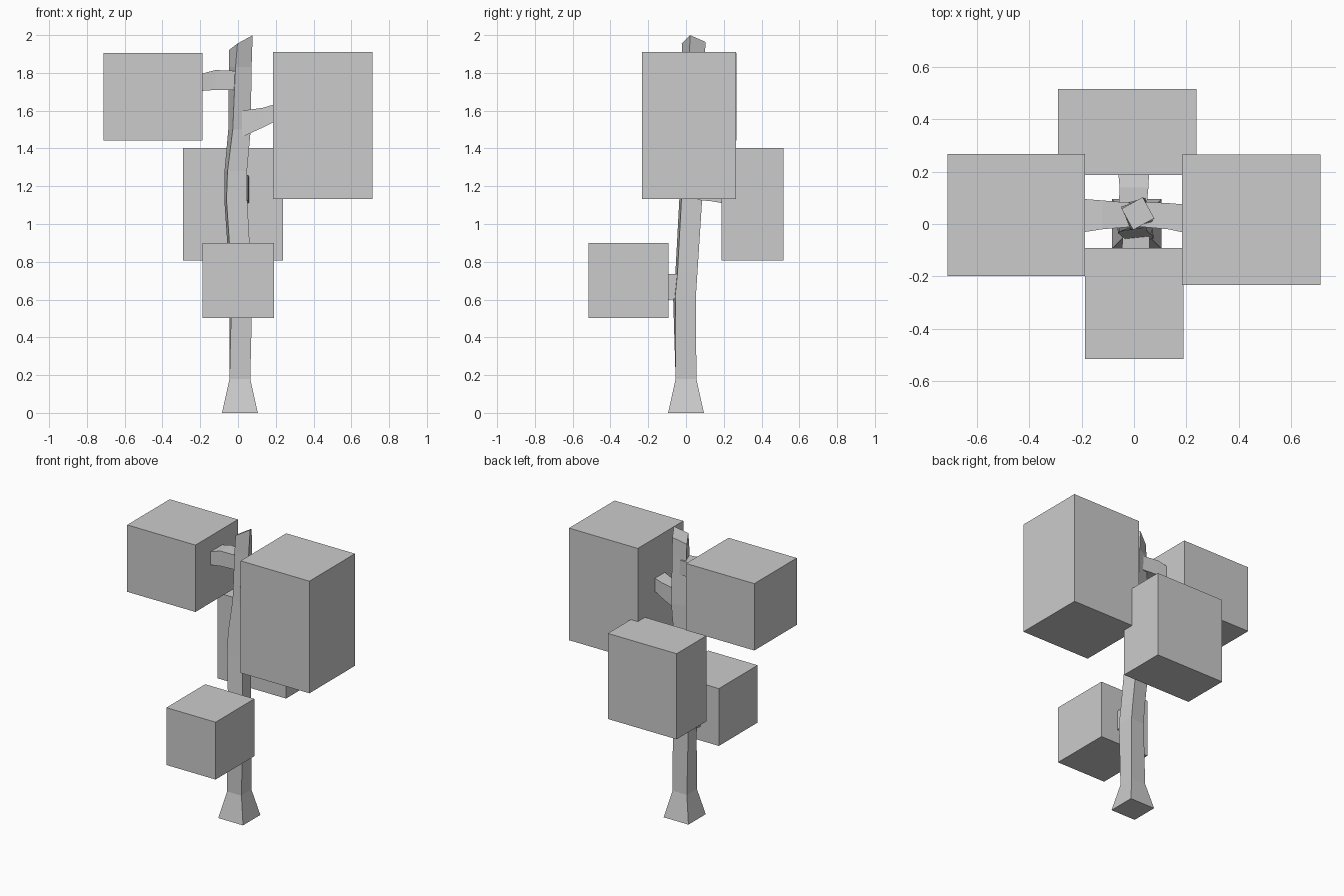
import bpy, bmesh
from math import cos, sin, radians

if "Cube" in bpy.data.objects:
    bpy.data.objects.remove(bpy.data.objects["Cube"])


def loft(name, rings):
    """Skin a chain of four-cornered rings and cap both ends."""
    bm = bmesh.new()
    loops = [[bm.verts.new(p) for p in r] for r in rings]
    for a, b in zip(loops, loops[1:]):
        for i in range(4):
            j = (i + 1) % 4
            bm.faces.new((a[i], a[j], b[j], b[i]))
    bm.faces.new(loops[0])
    bm.faces.new(loops[-1])
    bmesh.ops.recalc_face_normals(bm, faces=bm.faces[:])
    me = bpy.data.meshes.new(name)
    bm.to_mesh(me)
    bm.free()
    ob = bpy.data.objects.new(name, me)
    bpy.context.collection.objects.link(ob)
    return ob


CORNERS = [(-1, -1), (1, -1), (1, 1), (-1, 1)]


def trunk_ring(cx, cy, z, half, turn, tilt_x=0, tilt_y=0):
    c, s = cos(radians(turn)), sin(radians(turn))
    pts = []
    for u, v in CORNERS:
        dx, dy = half * (u * c - v * s), half * (u * s + v * c)
        pts.append((cx + dx, cy + dy, z + tilt_x * dx + tilt_y * dy))
    return pts


def branch_ring(axis, along, lo, hi, z0, z1):
    pts = [(lo, z0), (hi, z0), (hi, z1), (lo, z1)]
    return [(along, w, z) if axis == "x" else (w, along, z) for w, z in pts]


def box(name, x0, x1, y0, y1, z0, z1):
    loft(name, [[(x0, y0, z), (x1, y0, z), (x1, y1, z), (x0, y1, z)] for z in (z0, z1)])


# Flared, slightly twisting trunk with a slanted cut top
loft("trunk", [
    trunk_ring(0.01, 0, 0, 0.095, 0),
    trunk_ring(0.01, 0, 0.18, 0.055, 0),
    trunk_ring(0.015, -0.008, 0.62, 0.055, 6),
    trunk_ring(0.012, 0.002, 0.74, 0.053, 6),
    trunk_ring(-0.012, 0.025, 1.13, 0.055, 6),
    trunk_ring(-0.012, 0.03, 1.28, 0.052, 9),
    trunk_ring(0.008, 0.04, 1.50, 0.049, 14),
    trunk_ring(0.012, 0.04, 1.83, 0.046, 22),
    trunk_ring(0.015, 0.04, 1.96, 0.046, 29, 0.6, -0.1),
])

# Stub branches running into the foliage
loft("left_branch", [
    branch_ring("x", 0.0, -0.01, 0.08, 1.71, 1.81),
    branch_ring("x", -0.12, -0.02, 0.09, 1.71, 1.815),
    branch_ring("x", -0.25, -0.04, 0.10, 1.70, 1.78)])
loft("right_branch", [
    branch_ring("x", 0.02, -0.01, 0.085, 1.46, 1.60),
    branch_ring("x", 0.13, -0.02, 0.08, 1.51, 1.615),
    branch_ring("x", 0.25, -0.045, 0.07, 1.57, 1.65)])
loft("back_branch", [
    branch_ring("y", 0.03, -0.06, 0.045, 1.13, 1.26),
    branch_ring("y", 0.14, -0.055, 0.055, 1.12, 1.26),
    branch_ring("y", 0.25, -0.065, 0.06, 1.10, 1.24)])
loft("front_branch", [
    branch_ring("y", 0.0, -0.04, 0.06, 0.61, 0.74),
    branch_ring("y", -0.16, -0.05, 0.06, 0.59, 0.73)])

# Blocky foliage
box("left_foliage", -0.712, -0.188, -0.198, 0.268, 1.442, 1.906)
box("right_foliage", 0.184, 0.712, -0.234, 0.266, 1.132, 1.91)
box("back_foliage", -0.29, 0.238, 0.187, 0.517, 0.808, 1.402)
box("front_foliage", -0.188, 0.19, -0.517, -0.092, 0.502, 0.90)
